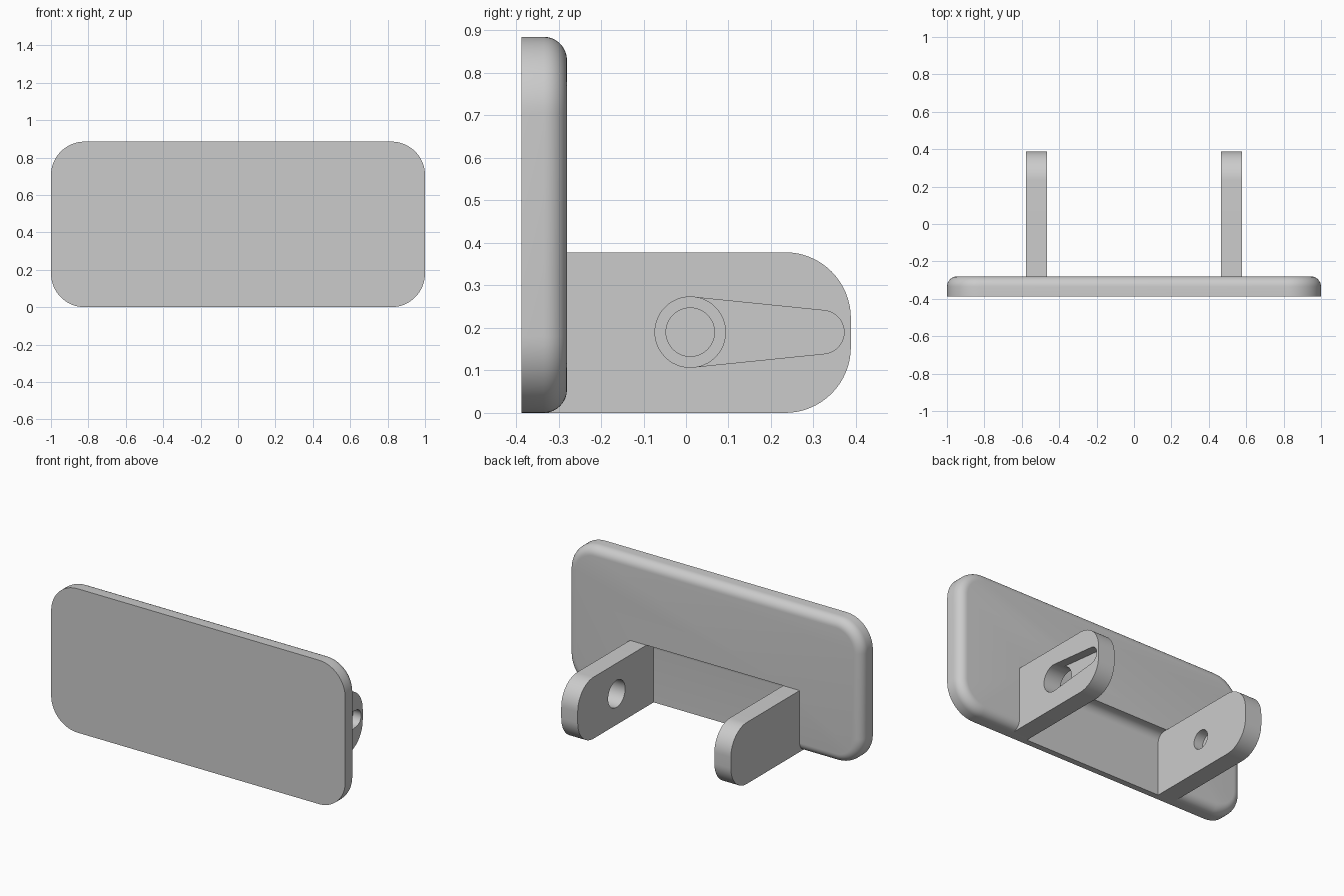
import bpy, bmesh, math

cube = bpy.data.objects.get("Cube")
if cube:
    bpy.data.objects.remove(cube, do_unlink=True)

grey = bpy.data.materials.new("light_grey")
grey.use_nodes = True
grey.diffuse_color = (0.6, 0.6, 0.6, 1)
grey.node_tree.nodes["Principled BSDF"].inputs["Base Color"].default_value = (0.6, 0.6, 0.6, 1)


def arc(cu, cv, r, start, end, steps=16):
    """Points on an arc, angles in degrees."""
    angles = [math.radians(start + (end - start) * i / steps) for i in range(steps + 1)]
    return [(cu + r * math.cos(a), cv + r * math.sin(a)) for a in angles]


def loft(name, rings):
    """Closed solid through equal rings of 3D points."""
    bm = bmesh.new()
    loops = [[bm.verts.new(p) for p in ring] for ring in rings]
    for low, high in zip(loops, loops[1:]):
        for i in range(len(low)):
            j = (i + 1) % len(low)
            bm.faces.new((low[i], low[j], high[j], high[i]))
    bm.faces.new(loops[0])
    bm.faces.new(loops[-1])
    bmesh.ops.recalc_face_normals(bm, faces=bm.faces)
    mesh = bpy.data.meshes.new(name)
    bm.to_mesh(mesh)
    bm.free()
    mesh.materials.append(grey)
    obj = bpy.data.objects.new(name, mesh)
    bpy.context.collection.objects.link(obj)
    return obj


def prism_x(name, profile, x0, x1):
    return loft(name, [[(x, y, z) for y, z in profile] for x in (x0, x1)])


def cut(obj, cutter):
    """Subtract the cutter, apply, then discard it."""
    mod = obj.modifiers.new("cut", 'BOOLEAN')
    mod.operation = 'DIFFERENCE'
    mod.solver = 'EXACT'
    mod.object = cutter
    bpy.context.view_layer.objects.active = obj
    bpy.ops.object.modifier_apply(modifier=mod.name)
    bpy.data.objects.remove(cutter, do_unlink=True)


HEIGHT, FRONT, BACK = 0.885, -0.387, -0.28
FLOOR = -0.35                 # recess floor
IN, OUT = 0.465, 0.577        # arm side faces
ARM_TOP, ARM_END, ARM_R = 0.378, 0.388, 0.155
PIVOT = (0.01, 0.19)


# Plate: rounded rectangle, flat front, filleted back rim
def plate_ring(inset, y):
    r, pts = 0.18 - inset, []
    for sx, sz, start in ((1, 1, 0), (-1, 1, 90), (-1, -1, 180), (1, -1, 270)):
        cx, cz = sx * 0.82, HEIGHT / 2 + sz * (HEIGHT / 2 - 0.18)
        pts += [(x, y, z) for x, z in arc(cx, cz, r, start, start + 90)]
    return pts


fillet = 0.055
rings = [plate_ring(0, FRONT)]
for c, s in arc(0, 0, fillet, 0, 90, 8):
    rings.append(plate_ring(fillet - c, BACK - fillet + s))
plate = loft("plate", rings)

# Recess between the arms, open below, with a rounded upper inner edge
cove = 0.05
recess = [(0, -0.1), (0, ARM_TOP)] + arc(FLOOR + cove, ARM_TOP - cove, cove, 90, 180, 10)
recess.append((FLOOR, -0.1))
cut(plate, prism_x("recess_cutter", recess, -IN - 0.003, IN + 0.003))

# Arms with rounded free ends
arm_profile = [(FLOOR - 0.01, 0)] + arc(ARM_END - ARM_R, ARM_R, ARM_R, -90, 0)
arm_profile += arc(ARM_END - ARM_R, ARM_TOP - ARM_R, ARM_R, 0, 90) + [(FLOOR - 0.01, ARM_TOP)]
left_arm = prism_x("left_arm", arm_profile, IN, OUT)
right_arm = prism_x("right_arm", arm_profile, -OUT, -IN)

# Left arm: through hole and tapered keyway on the outer face
hole_r, tip_r, reach = 0.083, 0.051, 0.311
cut(left_arm, prism_x("hole_cutter", arc(*PIVOT, hole_r, 0, 352.5, 47), IN - 0.1, OUT + 0.1))
lean = math.degrees(math.acos((hole_r - tip_r) / reach))
keyway = arc(*PIVOT, hole_r - 0.0005, lean, 360 - lean, 30)
keyway += arc(PIVOT[0] + reach, PIVOT[1], tip_r, -lean, lean, 20)
cut(left_arm, prism_x("keyway_cutter", keyway, OUT - 0.055, OUT + 0.1))

# Right arm: smaller blind hole on the inner face
cut(right_arm, prism_x("socket_cutter", arc(*PIVOT, 0.057, 0, 352.5, 47), -IN - 0.06, -IN + 0.1))

# Smooth curves, sharp edges
bpy.ops.object.select_all(action='DESELECT')
for obj in (plate, left_arm, right_arm):
    obj.select_set(True)
bpy.context.view_layer.objects.active = plate
bpy.ops.object.shade_smooth_by_angle(angle=math.radians(30))
